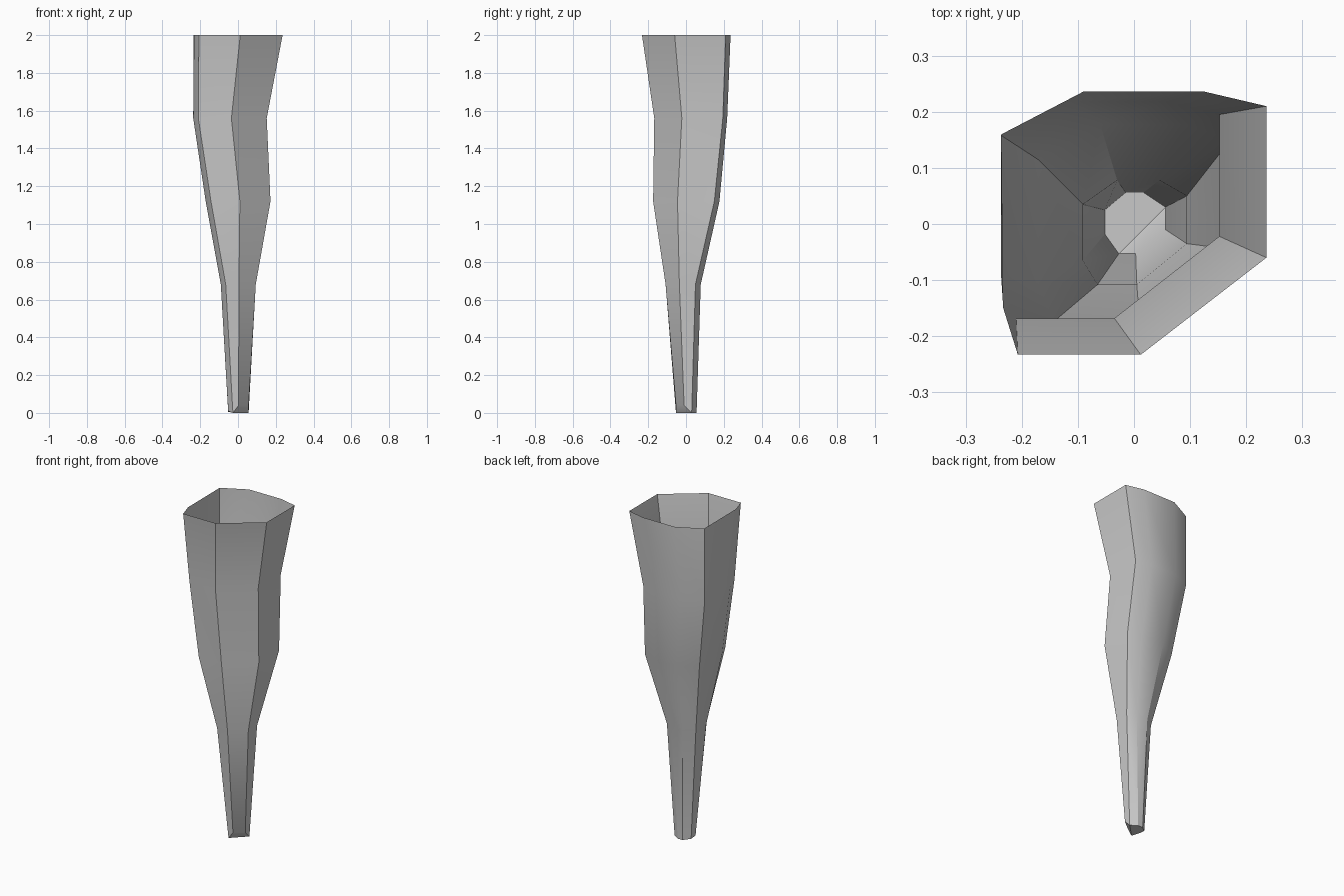
import bpy, bmesh, math

if "Cube" in bpy.data.objects:
    bpy.data.objects.remove(bpy.data.objects["Cube"])

# Eight-sided cross-sections (clockwise from the left), from tip to open rim
rings = [
    (0.0, [(-.052, .025), (-.015, .056), (.017, .056), (.056, .03),
           (.056, -.01), (.003, -.053), (-.027, -.053), (-.052, -.018)]),
    (0.68, [(-.091, .035), (-.03, .078), (.045, .078), (.094, .05),
            (.094, -.035), (.005, -.108), (-.065, -.108), (-.091, -.065)]),
    (1.12, [(-.171, .115), (-.06, .177), (.09, .177), (.172, .15),
            (.172, -.045), (.01, -.174), (-.143, -.174), (-.171, -.105)]),
    (1.56, [(-.237, .158), (-.115, .218), (.058, .218), (.152, .195),
            (.152, -.022), (-.035, -.168), (-.21, -.168), (-.237, -.09)]),
    (2.0, [(-.236, .16), (-.09, .236), (.125, .236), (.236, .21),
           (.236, -.06), (.012, -.233), (-.207, -.233), (-.233, -.15)]),
]
# Chipped tip: heights around the lowest ring
tip_heights = [.005, 0, 0, 0, .04, .04, 0, .01]

bm = bmesh.new()
loops = []
for level, (z, points) in enumerate(rings):
    loops.append([bm.verts.new((x, y, tip_heights[i] if level == 0 else z))
                  for i, (x, y) in enumerate(points)])

# Side walls
for low, high in zip(loops, loops[1:]):
    for i in range(8):
        j = (i + 1) % 8
        bm.faces.new((low[i], high[i], high[j], low[j]))

# Closed tip, slanted at the chipped corner
t = loops[0]
bm.faces.new((t[3], t[4], t[5], t[6]))
bm.faces.new((t[0], t[1], t[2], t[3], t[6], t[7]))

mesh = bpy.data.meshes.new("hanging_spike")
bm.to_mesh(mesh)
bm.free()
spike = bpy.data.objects.new("hanging_spike", mesh)
bpy.context.collection.objects.link(spike)
bpy.context.view_layer.objects.active = spike
spike.select_set(True)
bpy.ops.object.shade_smooth_by_angle(angle=math.radians(30))
